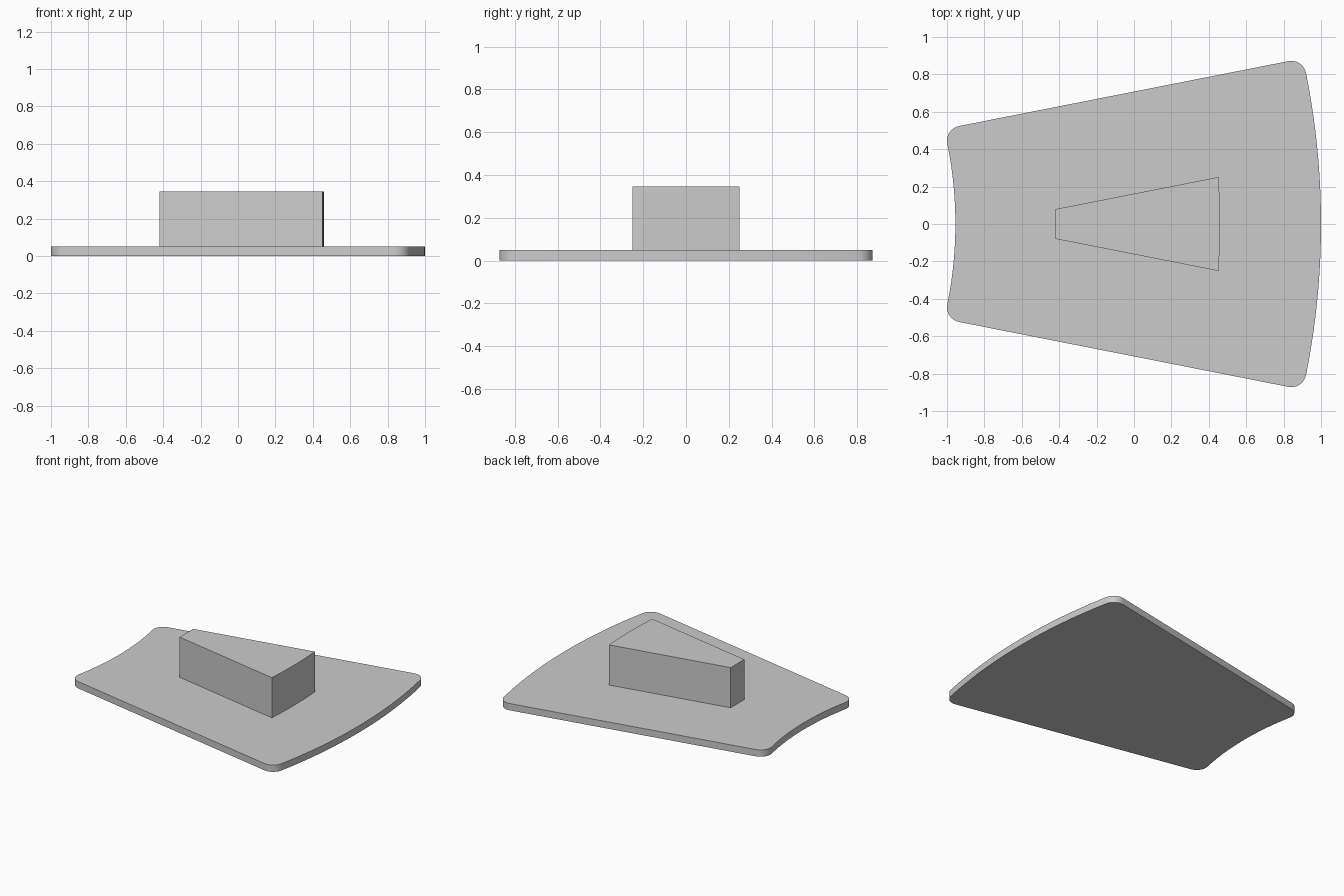
import bpy, bmesh
from math import sqrt, atan, atan2, cos, sin, pi, radians

cube = bpy.data.objects.get("Cube")
if cube:
    bpy.data.objects.remove(cube, do_unlink=True)

grey = bpy.data.materials.new("plain_grey")
grey.use_nodes = True
color = (0.6, 0.6, 0.6, 1)
grey.diffuse_color = color
grey.node_tree.nodes["Principled BSDF"].inputs["Base Color"].default_value = color

SLOPE = 0.197            # flare of the straight sides
TILT = atan(SLOPE)


def arc(cx, cy, r, a0, a1, n):
    """Points along an arc, both ends included."""
    return [(cx + r * cos(a0 + (a1 - a0) * i / n),
             cy + r * sin(a0 + (a1 - a0) * i / n)) for i in range(n + 1)]


def line_circle(offset, cx, r):
    """Right-hand crossing of y = offset + SLOPE * x with a circle on the x axis."""
    k = offset + SLOPE * cx
    a, b, c = 1 + SLOPE ** 2, SLOPE * k, k * k - r * r
    u = (-b + sqrt(b * b - a * c)) / a
    return cx + u, k + SLOPE * u


def extrude(name, half, z0, z1):
    """Mirror the upper half outline across the x axis and extrude it."""
    outline = half + [(x, -y) for x, y in reversed(half) if y > 1e-6]
    bm = bmesh.new()
    low = [bm.verts.new((x, y, z0)) for x, y in outline]
    high = [bm.verts.new((x, y, z1)) for x, y in outline]
    bm.faces.new(low)
    bm.faces.new(high)
    for i in range(len(low)):
        j = (i + 1) % len(low)
        bm.faces.new((low[i], low[j], high[j], high[i]))
    bmesh.ops.recalc_face_normals(bm, faces=bm.faces)
    mesh = bpy.data.meshes.new(name)
    bm.to_mesh(mesh)
    bm.free()
    mesh.materials.append(grey)
    obj = bpy.data.objects.new(name, mesh)
    bpy.context.collection.objects.link(obj)
    bpy.ops.object.select_all(action='DESELECT')
    obj.select_set(True)
    bpy.context.view_layer.objects.active = obj
    bpy.ops.object.shade_smooth_by_angle(angle=radians(30))
    return obj


# Base plate: ring sector with rounded corners
centre, outer, inner, side, fillet = -3.1, 4.1, 2.145, 0.708, 0.08
inset = side - fillet / cos(TILT)
ox, oy = line_circle(inset, centre, outer - fillet)
ix, iy = line_circle(inset, centre, inner + fillet)
outer_angle = atan2(oy, ox - centre)
inner_angle = atan2(iy, ix - centre)
normal = pi / 2 + TILT

half = arc(centre, 0, outer, 0, outer_angle, 16)
half += arc(ox, oy, fillet, outer_angle, normal, 10)[1:]
half += arc(ix, iy, fillet, normal, pi + inner_angle, 10)
half += arc(centre, 0, inner, inner_angle, 0, 16)[1:]
extrude("base_plate", half, 0, 0.05)

# Raised wedge block with a gently curved wide end
block_radius = 3.56
bx, by = line_circle(0.162, centre, block_radius)
block = arc(centre, 0, block_radius, 0, atan2(by, bx - centre), 6)
block += [(-0.42, 0.162 - 0.42 * SLOPE)]
extrude("wedge_block", block, 0.05, 0.346)
